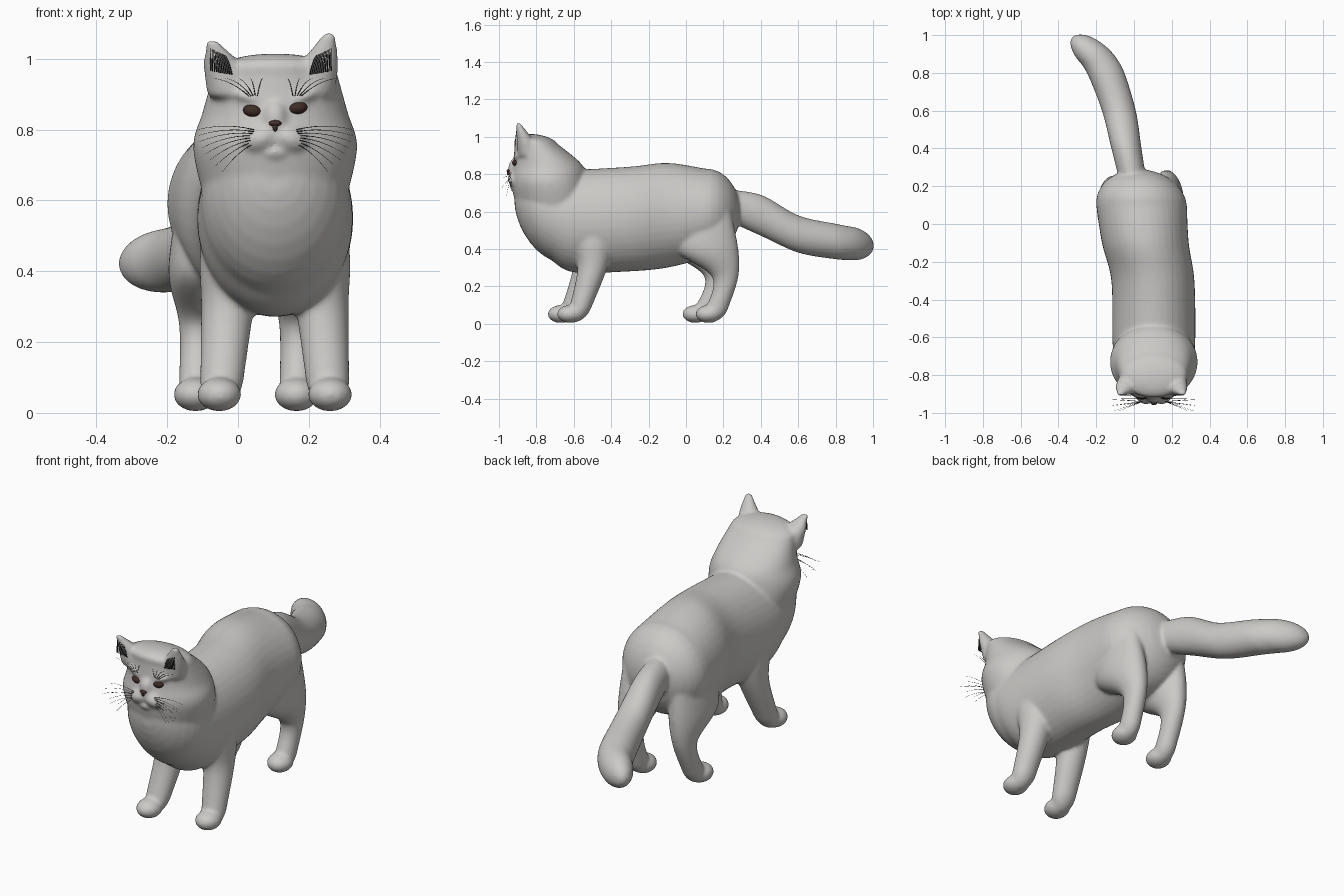
import bpy, bmesh, math
from mathutils import Vector, Matrix

cube = bpy.data.objects.get("Cube")
if cube:
    bpy.data.objects.remove(cube)

MID = 0.105          # centre line of head and chest
SIDES = {"right": -1, "left": 1}


def material(name, red, green, blue):
    mat = bpy.data.materials.new(name)
    mat.use_nodes = True
    colour = (red, green, blue, 1)
    mat.diffuse_color = colour
    shader = mat.node_tree.nodes["Principled BSDF"]
    shader.inputs["Base Color"].default_value = colour
    return mat


FUR = material("grey fur", 0.6, 0.59, 0.57)
EYE = material("dark brown eye", 0.05, 0.025, 0.02)
NOSE = material("brown nose", 0.06, 0.03, 0.025)
HAIR = material("charcoal hair", 0.04, 0.04, 0.04)


def finish(bm, name, mat):
    bmesh.ops.recalc_face_normals(bm, faces=bm.faces)
    for face in bm.faces:
        face.smooth = True
    mesh = bpy.data.meshes.new(name)
    bm.to_mesh(mesh)
    bm.free()
    mesh.materials.append(mat)
    obj = bpy.data.objects.new(name, mesh)
    bpy.context.collection.objects.link(obj)
    return obj


def spline(stations, steps=8):
    """Smooth interpolation through the stations."""
    points = [Vector(station) for station in stations]
    points = [points[0], *points, points[-1]]
    result = []
    for before, start, end, after in zip(points, points[1:], points[2:], points[3:]):
        leave, arrive = (end - before) / 2, (after - start) / 2
        for i in range(steps):
            t = i / steps
            ease = t * t * (3 - 2 * t)
            result.append(start.lerp(end, ease) + leave * t * (1 - t) ** 2
                          - arrive * t * t * (1 - t))
    return result + [points[-1]]


def dome(station, neighbour, along, length, steps=8):
    """Shrinking rings that round off one end, following its slant."""
    slant = station - neighbour
    slant /= slant[along]
    rings = []
    for i in range(1, steps):
        angle = math.pi / 2 * i / steps
        ring = station.copy()
        for axis in range(3):
            ring[axis] += slant[axis] * length * math.sin(angle)
        ring[3] *= math.cos(angle)
        ring[4] *= math.cos(angle)
        rings.append(ring)
    return rings


def loft(bm, along, stations, first_dome, last_dome, sides=40):
    """Oval rings (x, y, z, half width, half depth) stacked along y or z."""
    rows = spline(stations)
    start = dome(rows[0], rows[1], along, first_dome)
    rows = start[::-1] + rows + dome(rows[-1], rows[-2], along, last_dome)
    across = Vector((0, 0, 1)) if along == 1 else Vector((0, 1, 0))
    rings = []
    for row in rows:
        ring = []
        for i in range(sides):
            angle = math.tau * i / sides
            wide = Vector((row[3] * math.cos(angle), 0, 0))
            ring.append(bm.verts.new(Vector(row[:3]) + wide + across * row[4] * math.sin(angle)))
        rings.append(ring)
    for low, high in zip(rings, rings[1:]):
        for i in range(sides):
            bm.faces.new((low[i - 1], low[i], high[i], high[i - 1]))
    bm.faces.new(rings[0])
    bm.faces.new(rings[-1])


def blob(bm, centre, radii, turn=0):
    place = Matrix.Translation(centre) @ Matrix.Rotation(turn, 4, "Y")
    bmesh.ops.create_uvsphere(bm, u_segments=24, v_segments=14, radius=1,
                              matrix=place @ Matrix.Diagonal((*radii, 1)))


def leg(bm, hip_x, foot_x, step, stations, paw_y):
    """Leg slanting from hip to foot, with the foot stepped forward."""
    hip = stations[0][1]
    rows = []
    for y, z, width, depth in stations:
        drop = 1 - z / hip
        rows.append((hip_x + (foot_x - hip_x) * drop, y - step * drop, z, width, depth))
    ankle = rows[-1][2]
    loft(bm, 2, rows, 0.05, 0.01 - ankle)
    blob(bm, (foot_x, paw_y - step, 0.052), (0.063, 0.07, 0.048))


skin = bmesh.new()

# Torso from chest to rump
loft(skin, 1, [(MID, -0.72, 0.59, 0.21, 0.25), (MID, -0.6, 0.55, 0.22, 0.275),
               (0.1, -0.3, 0.56, 0.22, 0.28), (0.06, -0.1, 0.58, 0.23, 0.28),
               (0.04, 0.1, 0.59, 0.24, 0.24)], -0.2, 0.19)

# Head and neck ruff
loft(skin, 2, [(MID, -0.8, 0.96, 0.175, 0.115), (MID, -0.74, 0.85, 0.205, 0.185),
               (MID, -0.73, 0.75, 0.232, 0.205), (MID, -0.7, 0.6, 0.2, 0.2)], 0.055, -0.1)

# Muzzle, brows and ears
for side in SIDES.values():
    blob(skin, (MID + side * 0.04, -0.9, 0.775), (0.06, 0.055, 0.042), side * 0.35)
    blob(skin, (MID + side * 0.07, -0.885, 0.89), (0.055, 0.04, 0.02), -side * 0.3)
    lift = 0.01 + side * 0.01
    ear = MID - 0.012 + side * 0.01
    loft(skin, 2, [(ear + side * 0.1, -0.84, 0.9, 0.07, 0.06),
                   (ear + side * 0.125, -0.86, 0.98, 0.055, 0.045),
                   (ear + side * 0.15, -0.89, 1.035 + lift, 0.025, 0.018)], -0.02, 0.02)

# Cheeks, chin and nose bridge
blob(skin, (MID, -0.87, 0.79), (0.12, 0.07, 0.07))
blob(skin, (MID, -0.9, 0.735), (0.045, 0.045, 0.025))
blob(skin, (MID, -0.9, 0.83), (0.04, 0.052, 0.06))

# Tail
loft(skin, 1, [(0, 0.2, 0.64, 0.07, 0.08), (-0.04, 0.4, 0.58, 0.08, 0.11),
               (-0.08, 0.6, 0.48, 0.09, 0.1), (-0.15, 0.8, 0.44, 0.1, 0.095),
               (-0.2, 0.88, 0.43, 0.107, 0.09)], -0.05, 0.125)

# Legs and paws
front = [(-0.5, 0.6, 0.07, 0.1), (-0.5, 0.45, 0.09, 0.11), (-0.5, 0.3, 0.075, 0.08),
         (-0.56, 0.1, 0.062, 0.06)]
rear = [(0.1, 0.6, 0.07, 0.14), (0.11, 0.4, 0.09, 0.17),
        (0.21, 0.25, 0.055, 0.07), (0.165, 0.08, 0.05, 0.06)]
leg(skin, 0.215, 0.26, 0, front, -0.62)
leg(skin, -0.005, -0.053, 0.05, front, -0.62)
leg(skin, 0.18, 0.165, 0, rear, 0.12)
leg(skin, -0.1, -0.12, 0.07, rear, 0.12)

# Blend everything into one smooth skin
body = finish(skin, "cat_body", FUR)
blend = body.modifiers.new("blend", "REMESH")
blend.mode = "VOXEL"
blend.voxel_size = 0.008
blend.use_smooth_shade = True
soften = body.modifiers.new("soften", "SMOOTH")
soften.iterations = 14

# Eyes
for label, side in SIDES.items():
    lift = 0.004 + side * 0.004
    eye = bmesh.new()
    blob(eye, (MID + side * 0.063, -0.908, 0.853 + lift), (0.028, 0.022, 0.018), -side * 0.15)
    finish(eye, label + "_eye", EYE)

# Nose
nose = bmesh.new()
blob(nose, (MID, -0.945, 0.818), (0.018, 0.014, 0.009))
blob(nose, (MID, -0.948, 0.807), (0.007, 0.01, 0.012))
finish(nose, "nose", NOSE)


def hairs(name, strands, thickness, steps=6):
    curve = bpy.data.curves.new(name, "CURVE")
    curve.dimensions = "3D"
    curve.bevel_depth = thickness
    curve.bevel_resolution = 0
    for root, tip in strands:
        strand = curve.splines.new("POLY")
        strand.points.add(steps)
        for i, point in enumerate(strand.points):
            t = i / steps
            arch = Vector((0, 0, 0.04 * t * (1 - t)))
            point.co = (*(Vector(root).lerp(Vector(tip), t) + arch), 1)
            point.radius = 1 - 0.7 * t
    curve.materials.append(HAIR)
    bpy.context.collection.objects.link(bpy.data.objects.new(name, curve))


# Whiskers, brow hairs and ear tufts, fanned on each side
for label, side in SIDES.items():
    whiskers, brow, tuft = [], [], []
    for i in range(8):
        t = i / 7
        whiskers.append(((MID + side * 0.06, -0.94, 0.8 - 0.04 * t),
                         (MID + side * (0.22 - 0.07 * t * t), -0.93 - 0.03 * (i % 3), 0.8 - 0.12 * t)))
    for i in range(5):
        brow.append(((MID + side * (0.05 + 0.006 * i), -0.925, 0.895),
                     (MID + side * (0.035 + 0.035 * i), -0.925, 0.945)))
    ear = MID - 0.012 + side * 0.01
    for i in range(12):
        t = i / 11
        tuft.append(((ear + side * (0.1 + 0.06 * t), -0.91, 0.955 + 0.01 * t),
                     (ear + side * (0.12 + 0.04 * t), -0.908, 1.01 + 0.02 * t)))
    hairs(label + "_whiskers", whiskers, 0.0012)
    hairs(label + "_brow_hairs", brow, 0.0012)
    hairs(label + "_ear_tuft", tuft, 0.002)
